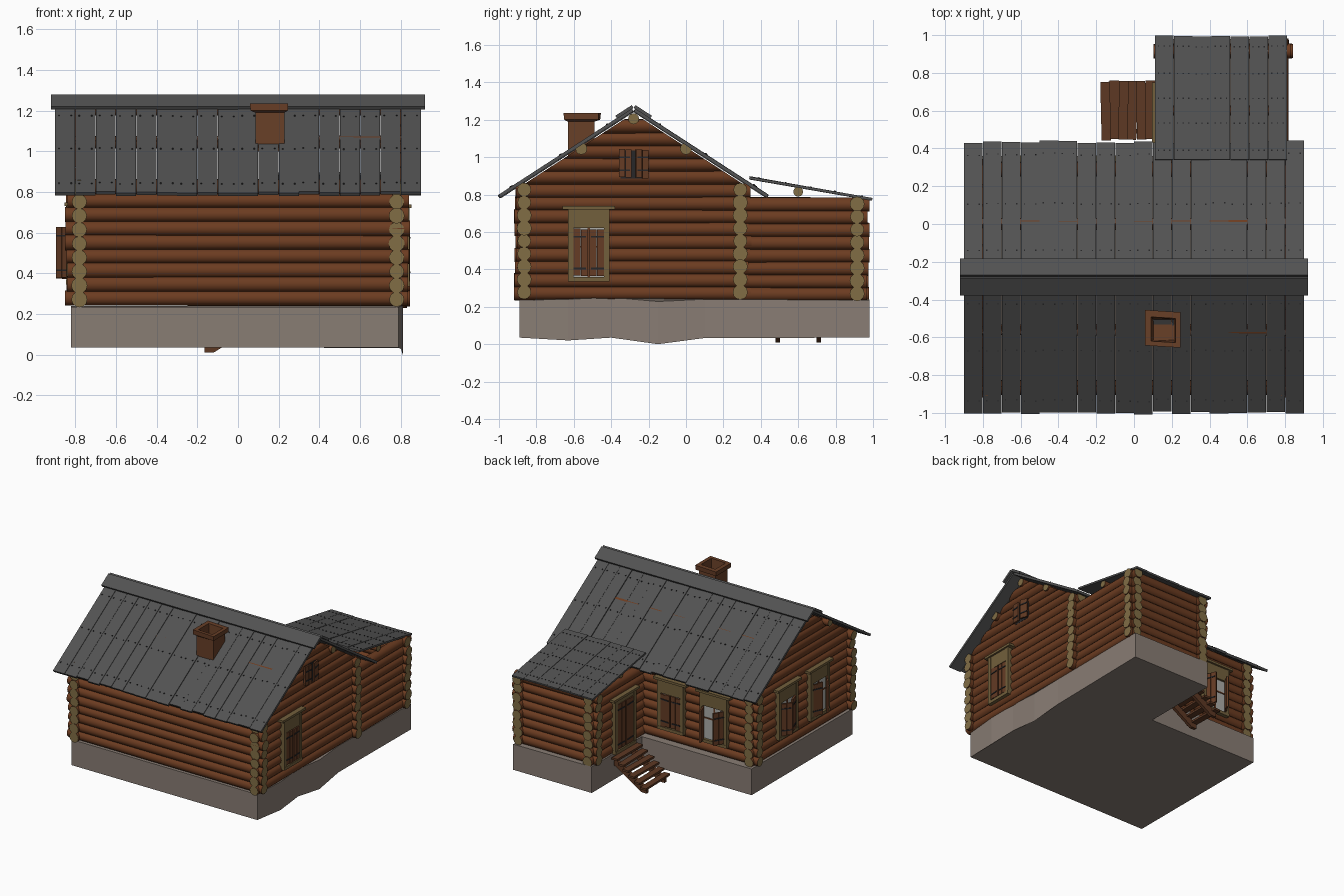
import bpy, bmesh, math, random
from mathutils import Matrix, Vector

if "Cube" in bpy.data.objects:
    bpy.data.objects.remove(bpy.data.objects["Cube"])
random.seed(4)
R = random.uniform

COL = {
    "roof_grey": (.085, .085, .085), "log_brown": (.15, .045, .015), "log_end_tan": (.22, .155, .06),
    "foundation_stone": (.25, .205, .175), "frame_tan": (.17, .115, .045), "shutter_brown": (.13, .045, .018),
    "chimney_brown": (.14, .05, .02), "step_brown": (.11, .04, .017), "iron_dark": (.02, .02, .022),
    "glass_pale": (.42, .42, .40)}
MAT = {}
for n, c in COL.items():
    MAT[n] = bpy.data.materials.new(n)
    MAT[n].diffuse_color = (*c, 1)


def finish(bm, name, *mats):
    bmesh.ops.recalc_face_normals(bm, faces=bm.faces)
    me = bpy.data.meshes.new(name)
    bm.to_mesh(me)
    bm.free()
    for m in mats:
        me.materials.append(MAT[m])
    ob = bpy.data.objects.new(name, me)
    bpy.context.collection.objects.link(ob)
    return ob


def loft(bm, rings, caps=True):
    rs = [[bm.verts.new(p) for p in r] for r in rings]
    n = len(rs[0])
    for a, b in zip(rs, rs[1:]):
        for i in range(n):
            bm.faces.new((a[i], a[(i + 1) % n], b[(i + 1) % n], b[i]))
    if caps:
        bm.faces.new(rs[0][::-1])
        bm.faces.new(rs[-1])


def box(bm, c, s, m=Matrix()):
    bmesh.ops.create_cube(bm, size=1, matrix=m @ Matrix.Translation(c) @ Matrix.Diagonal((*s, 1)))


# --- logs: brown sides, tan ends; cut(z) trims gable logs under the roof
def log(bm, axis, side, z, a, b, r=.038, cut=None):
    n, rings = 12, []
    for end, sgn in ((a, -1), (b, 1)):
        rr, e, ring = r * R(.94, 1.06), end + R(-.008, .008), []
        for i in range(n):
            t = math.tau * i / n
            s, h = side + rr * math.cos(t), z + rr * math.sin(t)
            d = -.28 + sgn * cut(h) if cut else e
            ring.append((d, s, h) if axis == 'x' else (s, d, h))
        rings.append(ring)
    k = len(bm.faces)
    loft(bm, rings)
    bm.faces.ensure_lookup_table()
    for f in bm.faces[k:]:
        f.smooth = len(f.verts) == 4
        f.material_index = int(len(f.verts) > 4)


RIDGE, SLOPE, STEP = 1.255, .648, .0685
rows = [.278 + STEP * i for i in range(9)]
bm = bmesh.new()
for z in rows:
    log(bm, 'x', -.865, z, -.845, .84)
    log(bm, 'x', .29, z, -.845, .84)
    for x in (-.78, .78):
        log(bm, 'y', x, z - .006, -.912, .342)
finish(bm, "main_walls", "log_brown", "log_end_tan")

bm = bmesh.new()
for x in (-.78, .78):
    for i in range(9, 14):
        log(bm, 'y', x, .272 + STEP * i, 0, 0,
            cut=lambda h: max(.01, (RIDGE - .02 - h) / SLOPE))
finish(bm, "gable_walls", "log_brown", "log_brown")

bm = bmesh.new()
for z in rows[:8]:
    z -= .008
    log(bm, 'x', .915, z, .11, .835)
    for x in (.17, .78):
        log(bm, 'y', x, z - .003, .3, .975)
finish(bm, "annex_walls", "log_brown", "log_end_tan")

bm = bmesh.new()
for y, z in ((-.28, 1.205), (-.56, 1.045), (0, 1.045)):
    log(bm, 'x', y, z, -.85, .835, .03)
log(bm, 'x', .6, .815, .14, .79, .026)
finish(bm, "roof_purlins", "log_brown", "log_end_tan")

# --- uneven L-shaped foundation: x, y, bottom, top
pts = [(-.82, -.89, .035, .235), (.79, -.89, .035, .235), (.81, -.63, .02, .24), (.8, -.4, .035, .25),
       (.81, -.15, 0, .228), (.8, .1, .033, .24), (.81, .98, .035, .235), (.13, .98, .035, .24),
       (.13, .36, .035, .24), (-.82, .36, .035, .24)]
bm = bmesh.new()
loft(bm, [[(p[0], p[1], p[k]) for p in pts] for k in (2, 3)])
finish(bm, "foundation", "foundation_stone")


# --- roof planks with nails
def slab(bm, x0, x1, p, q, t):
    p, q = Vector(p), Vector(q)
    d = (q - p).normalized()
    n = Vector((-d.y, d.x))
    n = n * t if n.y > 0 else -n * t
    prof = [p, q, q + n, p + n]
    loft(bm, [[(x, v.x, v.y) for v in prof] for x in (x0, x1)])


def nails(bm, x, p, q, fr, lift):
    for f in fr:
        y, z = (p[k] + (q[k] - p[k]) * f for k in (0, 1))
        box(bm, (x, y, z + lift), (.007, .007, .006))


planks, nail = bmesh.new(), bmesh.new()
for i in range(18):
    x = -.9 + .1 * i
    for s, run in ((-1, .71), (1, .705)):
        e = run + R(-.008, .008)
        lift = R(-.003, .003)
        p, q = (-.28, RIDGE - .012 + lift), (-.28 + s * e, RIDGE - .012 + lift - SLOPE * e)
        slab(planks, x + .001, x + .099, p, q, .018)
        for dx in (.02, .08):
            nails(nail, x + dx, p, q, (.2, .55, .92), .0225)
finish(planks, "main_roof_planks", "roof_grey")

bm = bmesh.new()
for s in (-1, 1):
    slab(bm, -.92, .92, (-.28, 1.263), (-.28 + s * .088, 1.263 - SLOPE * .088), .018)
finish(bm, "ridge_cap", "roof_grey")

bm = bmesh.new()
for i in range(7):
    x = .11 + .1 * i
    p, q = (.338, .882 + R(-.002, .003)), (.994 + R(-.006, .004), .768)
    slab(bm, x + .001, x + .099, p, q, .014)
    for dx in (.02, .05, .08):
        nails(nail, x + dx, p, q, (.08, .3, .5, .7, .92), .0145)
finish(bm, "annex_roof_planks", "roof_grey")
finish(nail, "roof_nails", "iron_dark")


# --- hollow, slightly crooked chimney
def square(h, z, dx=0, dy=0, w=0):
    return [(.157 + dx + sx * h, -.56 + dy + sy * h + w * sx, z)
            for sx, sy in ((-1, -1), (1, -1), (1, 1), (-1, 1))]


bm = bmesh.new()
loft(bm, [square(.072, 1.0), square(.072, 1.19), square(.092, 1.2, -.004, .005, -.004),
          square(.094, 1.235, -.004, .005, -.006), square(.064, 1.235, -.002, 0, -.004),
          square(.054, 1.1)])
finish(bm, "chimney", "chimney_brown")

# --- windows and door, built facing -y then turned to their wall
frames, glass, shut, iron = (bmesh.new() for _ in range(4))


def leaves(m, w, z0, z1, angles, gap=.003):
    for s, ang in zip((-1, 1), angles):
        h = m @ Matrix.Translation((s * w / 2, -.016, 0)) @ Matrix.Rotation(math.radians(s * ang), 4, 'Z')
        lw, zc = w / 2 - gap, (z0 + z1) / 2
        for k in (.25, .75):
            box(shut, (-s * lw * k, 0, zc + R(-.004, .004)), (lw / 2 - .003, .014, z1 - z0 - .01), h)
        for z in (z0 + .045, z1 - .045):
            box(iron, (-s * lw * .45, -.008, z), (lw * .85, .006, .009), h)


def opening(x, y, turn, w, z0, z1, angles, head=.1, side=.028):
    m = Matrix.Translation((x, y, 0)) @ Matrix.Rotation(math.radians(turn), 4, 'Z')
    top, zc = z1 + head, (z0 + z1) / 2
    for s in (-1, 1):
        box(frames, (s * (w + side) / 2, -.005, (z0 + top) / 2), (side, .04, top - z0), m)
    box(frames, (0, -.004, (z1 + top) / 2), (w, .036, head), m)
    box(frames, (0, -.006, z0 - .012), (w + 2 * side, .042, .024), m)
    box(frames, (0, -.008, top + .01), (w + 2 * side + .06, .055, .018), m)
    box(glass, (0, -.002, zc), (w, .008, z1 - z0), m)
    box(shut, (0, -.006, zc), (.012, .009, z1 - z0), m)
    box(shut, (0, -.006, z0 + .62 * (z1 - z0)), (w, .009, .01), m)
    leaves(m, w, z0, z1, angles)


opening(.818, -.52, 90, .165, .36, .62, (3, 2))          # right gable
opening(-.11, .328, 180, .17, .36, .62, (4, 3))          # back, closed
opening(-.48, .328, 180, .18, .36, .62, (70, 60))        # back, open
opening(-.818, -.07, -90, .18, .37, .63, (40, 20))       # left gable pair
opening(-.818, -.46, -90, .18, .37, .63, (25, 40))
opening(.132, .59, -90, .2, .26, .62, (2, 2), head=.035)  # annex door

# small attic hatch high on the right gable
m = Matrix.Translation((.815, -.28, 0)) @ Matrix.Rotation(math.radians(90), 4, 'Z')
box(iron, (0, -.001, .96), (.14, .008, .15), m)
leaves(m, .16, .885, 1.045, (6, 10), .01)

finish(frames, "window_and_door_frames", "frame_tan")
finish(glass, "window_panes", "glass_pale")
finish(shut, "shutters_and_door_leaves", "shutter_brown")
finish(iron, "iron_hinges", "iron_dark")

# --- wooden steps running down from the annex door
bm = bmesh.new()
for i in range(6):
    x, z = .085 - .047 * i, .225 - .034 * i
    m = Matrix.Translation((x, .6 + R(-.006, .006), z)) @ Matrix.Rotation(R(-.03, .03), 4, 'Z')
    box(bm, (0, 0, 0), (.05, .31, .016), m)
for y in (.49, .71):
    prof = [(.12, .215), (-.165, .045), (-.165, .01), (-.12, .01), (.12, .16)]
    loft(bm, [[(px, y + d, pz) for px, pz in prof] for d in (-.012, .012)])
finish(bm, "entrance_steps", "step_brown")

for m in bpy.data.materials:
    if m.users and not m.is_grease_pencil:
        m.use_nodes = True
        m.node_tree.nodes["Principled BSDF"].inputs["Base Color"].default_value = m.diffuse_color
